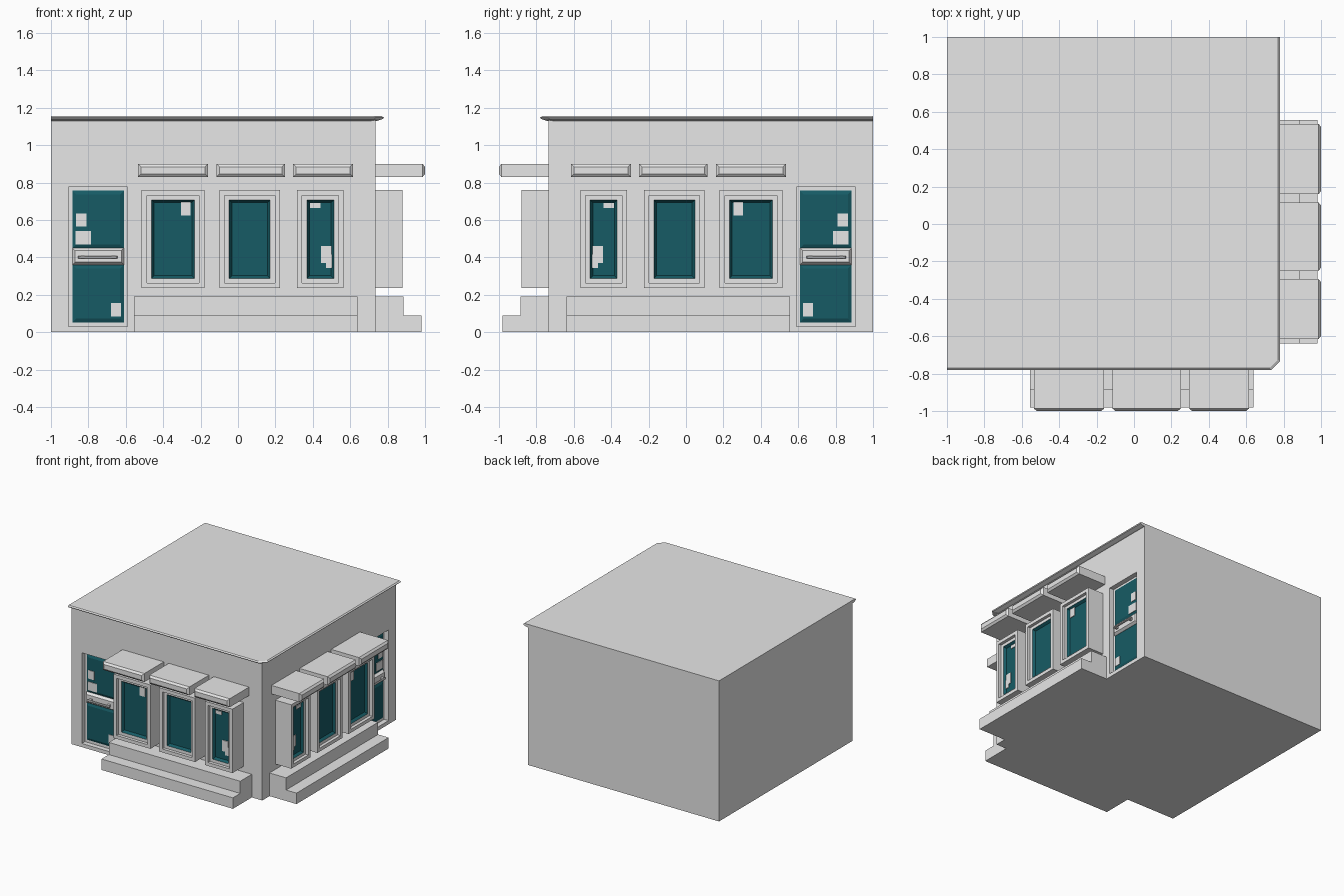
import bpy
import bmesh

cube = bpy.data.objects.get("Cube")
if cube:
    bpy.data.objects.remove(cube, do_unlink=True)

WALL = 0.735   # distance of both shop walls from the centre
BACK = -0.04   # depth of the door recess


def material(name, rgb):
    m = bpy.data.materials.new(name)
    m.use_nodes = True
    colour = (*rgb, 1)
    m.diffuse_color = colour
    m.node_tree.nodes["Principled BSDF"].inputs["Base Color"].default_value = colour
    return m


GREY = material("plaster_grey", (0.8, 0.8, 0.8))
TEAL = material("teal_glass", (0.008, 0.105, 0.13))


def loft(name, rings, mats=(GREY,), glass_from=None):
    """Closed solid through a series of matching rings, capped at both ends."""
    bm = bmesh.new()
    loops = [[bm.verts.new(p) for p in ring] for ring in rings]
    n = len(loops[0])
    bm.faces.new(loops[0])
    for i, (a, b) in enumerate(zip(loops, loops[1:])):
        for k in range(n):
            f = bm.faces.new((a[k], a[(k + 1) % n], b[(k + 1) % n], b[k]))
            f.material_index = int(glass_from is not None and i >= glass_from)
    cap = bm.faces.new(loops[-1])
    cap.material_index = int(glass_from is not None)
    bmesh.ops.recalc_face_normals(bm, faces=bm.faces)
    mesh = bpy.data.meshes.new(name)
    bm.to_mesh(mesh)
    bm.free()
    for m in mats:
        mesh.materials.append(m)
    obj = bpy.data.objects.new(name, mesh)
    bpy.context.collection.objects.link(obj)
    return obj


def on_front(u, d, z):
    return (u, -WALL - d, z)


def on_side(u, d, z):
    return (WALL + d, -u, z)


def rect(place, r, d, inset=0.0):
    """Rectangle (u0, u1, z0, z1) at depth d out from a wall."""
    u0, u1, z0, z1 = r[0] + inset, r[1] - inset, r[2] + inset, r[3] - inset
    return [place(u, d, z) for u, z in ((u0, z0), (u1, z0), (u1, z1), (u0, z1))]


def panel(name, place, r, layers, **kw):
    """Solid built from (depth, inset) layers of one rectangle."""
    return loft(name, [rect(place, r, d, i) for d, i in layers], **kw)


def outline(e, z, corner=0.0):
    pts = [(-1, 1), (-1, -e), (e - corner, -e), (e, corner - e), (e, 1)]
    return [(x, y, z) for x, y in pts]


# Main block
body = loft("building_body", [
    [(x, y, z) for x, y in ((-1, 1), (-1, -WALL), (WALL, -WALL), (WALL, 1))]
    for z in (0, 1.135)])

# Roof slab with a sloped edge and a clipped outer corner
loft("roof", [outline(e, z, 0.045) for e, z in
              ((0.745, 1.13), (0.775, 1.14), (0.78, 1.147), (0.77, 1.155))])

door_opening = (-0.905, -0.59, 0.03, 0.775)
door_panes = {"upper": (-0.885, -0.61, 0.45, 0.757),
              "lower": (-0.885, -0.61, 0.053, 0.36)}
door_notices = [(-0.865, -0.81, 0.565, 0.635), (-0.87, -0.785, 0.47, 0.54),
                (-0.68, -0.625, 0.085, 0.155)]
windows = [(-0.515, -0.18), (-0.1, 0.225), (0.315, 0.565)]
awnings = [(-0.535, -0.16), (-0.115, 0.25), (0.295, 0.615)]
window_notices = [(-0.305, -0.255, 0.625, 0.697), (0.385, 0.44, 0.663, 0.69),
                  (0.445, 0.5, 0.37, 0.46), (0.47, 0.525, 0.342, 0.415)]

# Both shop walls carry the same parts, reflected about the corner
for side, place in (("front", on_front), ("side", on_side)):
    # Door recess cut from the block
    cutter = panel(side + "_door_cutter", place, door_opening, [(BACK, 0), (0.1, 0)])
    cutter.hide_render = True
    mod = body.modifiers.new(side + "_recess", "BOOLEAN")
    mod.operation = "DIFFERENCE"
    mod.solver = "EXACT"
    mod.object = cutter
    bpy.context.view_layer.objects.active = body
    bpy.ops.object.modifier_apply(modifier=mod.name)
    bpy.data.objects.remove(cutter, do_unlink=True)

    # Door glass, middle rail and handle
    for key, r in door_panes.items():
        panel(f"{side}_door_{key}_glass", place, r,
              [(BACK - 0.005, 0), (BACK + 0.003, 0), (BACK + 0.012, 0.02)],
              mats=(TEAL,))
    panel(side + "_door_rail", place, (-0.885, -0.61, 0.36, 0.45),
          [(BACK - 0.005, 0), (BACK + 0.005, 0), (BACK + 0.025, 0.014)])
    panel(side + "_door_handle", place, (-0.855, -0.645, 0.394, 0.408),
          [(0.005, 0), (0.01, 0), (0.015, 0.004)])
    for u in (-0.83, -0.665):
        panel(side + "_handle_bracket", place, (u - 0.01, u + 0.01, 0.391, 0.411),
              [(BACK, 0), (0.008, 0)])
    for r in door_notices:
        panel(side + "_door_notice", place, r, [(BACK + 0.01, 0), (BACK + 0.016, 0)])

    # Projecting window boxes: rim, recessed frame, bevelled glass
    for u0, u1 in windows:
        panel(side + "_window", place, (u0, u1, 0.235, 0.76),
              [(-0.01, 0), (0.145, 0), (0.145, 0.028), (0.12, 0.028),
               (0.12, 0.053), (0.1, 0.067)], mats=(GREY, TEAL), glass_from=4)
    for r in window_notices:
        panel(side + "_window_notice", place, r, [(0.099, 0), (0.106, 0)])

    # Awning slabs with a chamfered front edge
    for u0, u1 in awnings:
        panel(side + "_awning", place, (u0, u1, 0.83, 0.9),
              [(-0.01, 0), (0.252, 0), (0.265, 0.016)])

    # Two steps under the windows
    panel(side + "_lower_step", place, (-0.555, 0.64, 0, 0.09), [(-0.01, 0), (0.245, 0)])
    panel(side + "_upper_step", place, (-0.555, 0.64, 0.09, 0.19), [(-0.01, 0), (0.15, 0)])
